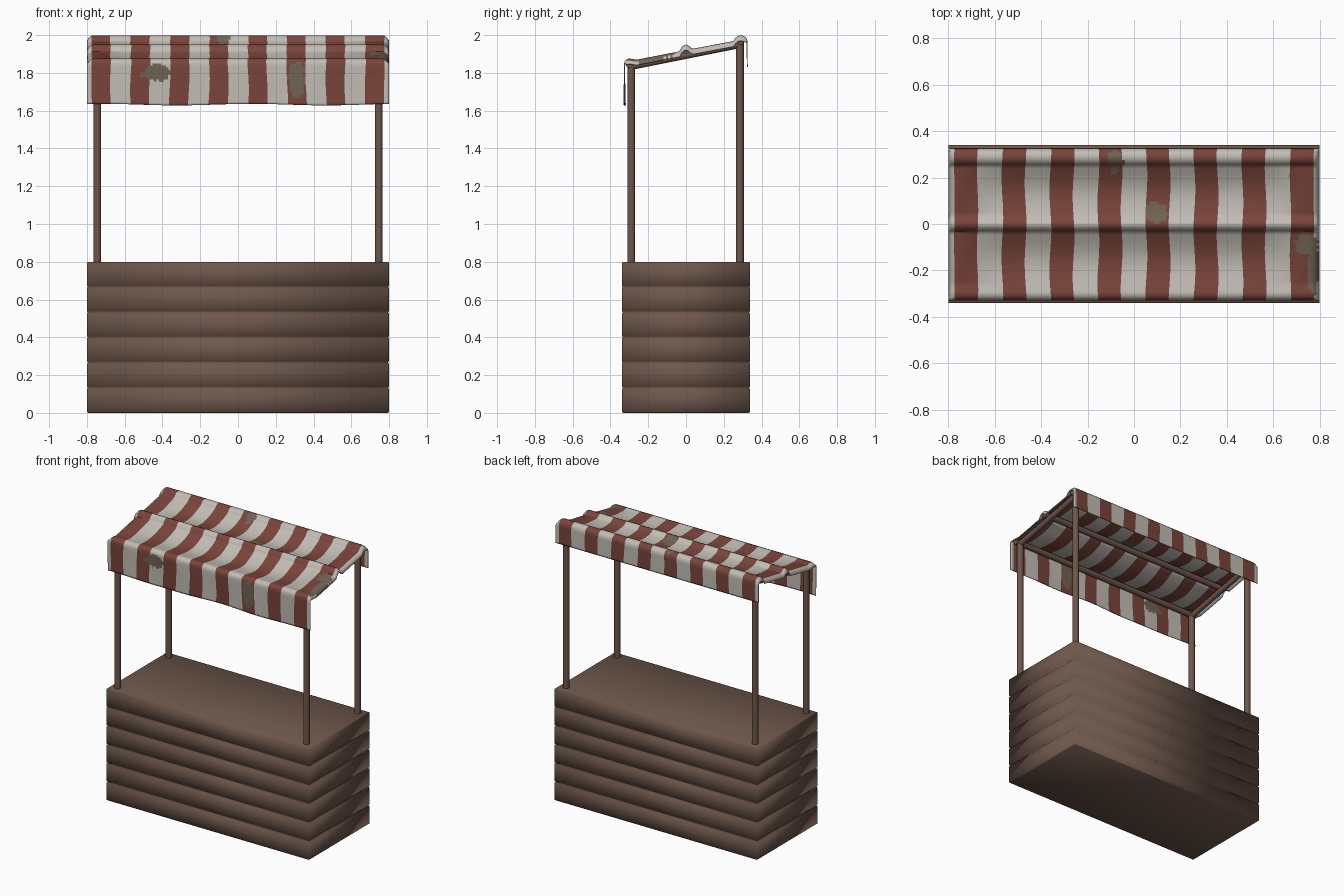
import bpy, bmesh, math
from mathutils import Vector, Matrix, noise

if "Cube" in bpy.data.objects:
    bpy.data.objects.remove(bpy.data.objects["Cube"])


def srgb(r, g, b):
    f = lambda c: (c / 255 / 12.92) if c < 10 else ((c / 255 + 0.055) / 1.055) ** 2.4
    return (f(r), f(g), f(b), 1)


def material(name, *rgb):
    m = bpy.data.materials.new(name)
    m.diffuse_color = srgb(*rgb)
    m.use_nodes = True
    m.node_tree.nodes["Principled BSDF"].inputs["Base Color"].default_value = m.diffuse_color
    return m


wood = material("brown wood", 110, 87, 75)
cream = material("off white cloth", 194, 189, 181)
red = material("faded red cloth", 121, 68, 58)
stain = material("dirty stain", 112, 99, 84)


def finish(name, bm, mats, angle=None):
    me = bpy.data.meshes.new(name)
    bm.to_mesh(me)
    bm.free()
    for m in mats:
        me.materials.append(m)
    ob = bpy.data.objects.new(name, me)
    bpy.context.collection.objects.link(ob)
    me.polygons.foreach_set("use_smooth", [True] * len(me.polygons))
    if angle:
        bpy.ops.object.select_all(action='DESELECT')
        ob.select_set(True)
        bpy.context.view_layer.objects.active = ob
        bpy.ops.object.shade_smooth_by_angle(angle=math.radians(angle))
    return ob


def pole(name, a, b, r):
    a, b = Vector(a), Vector(b)
    d = b - a
    mat = Matrix.Translation((a + b) / 2) @ d.to_track_quat('Z', 'Y').to_matrix().to_4x4()
    bm = bmesh.new()
    bmesh.ops.create_cone(bm, cap_ends=True, segments=16, radius1=r, radius2=r,
                          depth=d.length, matrix=mat)
    return finish(name, bm, [wood], 40)


# counter: six stacked boards with grooves between them, softly shaded
bm = bmesh.new()
N, H, C = 6, 0.8, 0.006
rings = [(0, C)]
for i in range(N):
    z0, z1 = i * H / N, (i + 1) * H / N
    rings += [(z0 + C, 0), (z1 - C, 0), (z1, C)]
rows = []
for z, inset in rings:
    x, y = 0.8 - inset, 0.34 - inset
    rows.append([bm.verts.new(p) for p in ((-x, -y, z), (x, -y, z), (x, y, z), (-x, y, z))])
for a, b in zip(rows, rows[1:]):
    for k in range(4):
        n = (k + 1) % 4
        bm.faces.new((a[k], a[n], b[n], b[k]))
bm.faces.new(rows[0][::-1])
bm.faces.new(rows[-1])
finish("counter", bm, [wood])

# posts and sloping side rails
for side, x in (("left", -0.745), ("right", 0.745)):
    pole(f"front_post_{side}", (x, -0.29, 0.79), (x, -0.29, 1.86), 0.021)
    pole(f"back_post_{side}", (x, 0.285, 0.79), (x, 0.285, 1.975), 0.021)
    pole(f"side_rail_{side}", (x, -0.305, 1.832), (x, 0.29, 1.951), 0.019)

# cross bars under the cloth
for name, y, z in (("front", -0.3, 1.848), ("middle", 0, 1.922), ("back", 0.287, 1.968)):
    pole(f"{name}_bar", (-0.775, y, z), (0.775, y, z), 0.02)

# awning: side profile swept along x
profile = [(-0.327, 1.632), (-0.329, 1.84), (-0.326, 1.858), (-0.317, 1.87), (-0.3, 1.876),
           (-0.28, 1.873), (-0.26, 1.87), (-0.035, 1.914), (-0.024, 1.935), (-0.012, 1.946),
           (0, 1.95), (0.012, 1.946), (0.024, 1.935), (0.037, 1.928), (0.25, 1.968),
           (0.262, 1.986), (0.275, 1.996), (0.29, 1.999), (0.306, 1.996), (0.32, 1.984),
           (0.326, 1.965), (0.327, 1.832)]
pts = []
for (y0, z0), (y1, z1) in zip(profile, profile[1:]):
    n = max(1, round(math.hypot(y1 - y0, z1 - z0) / 0.012))
    pts += [(y0 + (y1 - y0) * k / n, z0 + (z1 - z0) * k / n) for k in range(n)]
pts.append(profile[-1])

# stripe edges: eight red stripes, mirrored about the centre
edges = [-0.8]
for k in range(8):
    c = (k - 3.5) * 0.207
    edges += [c - 0.05, c + 0.05]
edges.append(0.8)
xs, kinds = [], []
for i, (a, b) in enumerate(zip(edges, edges[1:])):
    n = max(2, round((b - a) / 0.0125))
    xs += [a + (b - a) * k / n for k in range(n)]
    kinds += [i % 2] * n
xs.append(0.8)


def sag(x, y):
    for a, b in ((-0.26, -0.035), (0.037, 0.25)):
        if a < y < b:
            return 0.026 * math.sin(math.pi * (y - a) / (b - a)) * max(0, 1 - (x / 0.73) ** 6)
    return 0


# stains: centre and radii
stains = [((-0.43, -0.33, 1.80), (0.07, 0.03, 0.045)), ((0.31, -0.33, 1.76), (0.045, 0.03, 0.10)),
          ((-0.08, 0.27, 1.97), (0.035, 0.05, 0.1)), ((0.1, 0.05, 1.93), (0.05, 0.045, 0.1)),
          ((0.745, -0.09, 1.9), (0.05, 0.045, 0.1)), ((0.775, -0.2, 1.88), (0.025, 0.1, 0.1))]


def stained(p):
    w = 1 + 0.6 * noise.noise(p * 30)
    return any(sum(((p[i] - c[i]) / r[i]) ** 2 for i in range(3)) < w for c, r in stains)


bm = bmesh.new()
grid = []
for j, (y, z) in enumerate(pts):
    row = []
    s = j / len(pts)
    for x in xs:
        inner = 1 - (abs(x) / 0.8) ** 8
        px = x + 0.004 * inner * math.sin(19 * s + 5 * x)
        lip = max(0, (abs(x) - 0.765) / 0.035) ** 2 * 0.028
        top = min(1, max(0, (0.332 - abs(y)) / 0.02)) if z > 1.845 else 0
        hang = max(0, (1.84 - z) / 0.2) if y < 0 else 0
        pz = z - sag(x, y) - lip * top + 0.004 * hang * math.sin(8 * x + 1)
        row.append(bm.verts.new((px, y + 0.003 * hang * math.sin(14 * x), pz)))
    grid.append(row)
for a, b in zip(grid, grid[1:]):
    for k, kind in enumerate(kinds):
        f = bm.faces.new((a[k], a[k + 1], b[k + 1], b[k]))
        f.material_index = 2 if stained(f.calc_center_median()) else kind
awning = finish("striped_awning", bm, [cream, red, stain], 50)
mod = awning.modifiers.new("cloth_thickness", 'SOLIDIFY')
mod.thickness = 0.005
mod.offset = -1
